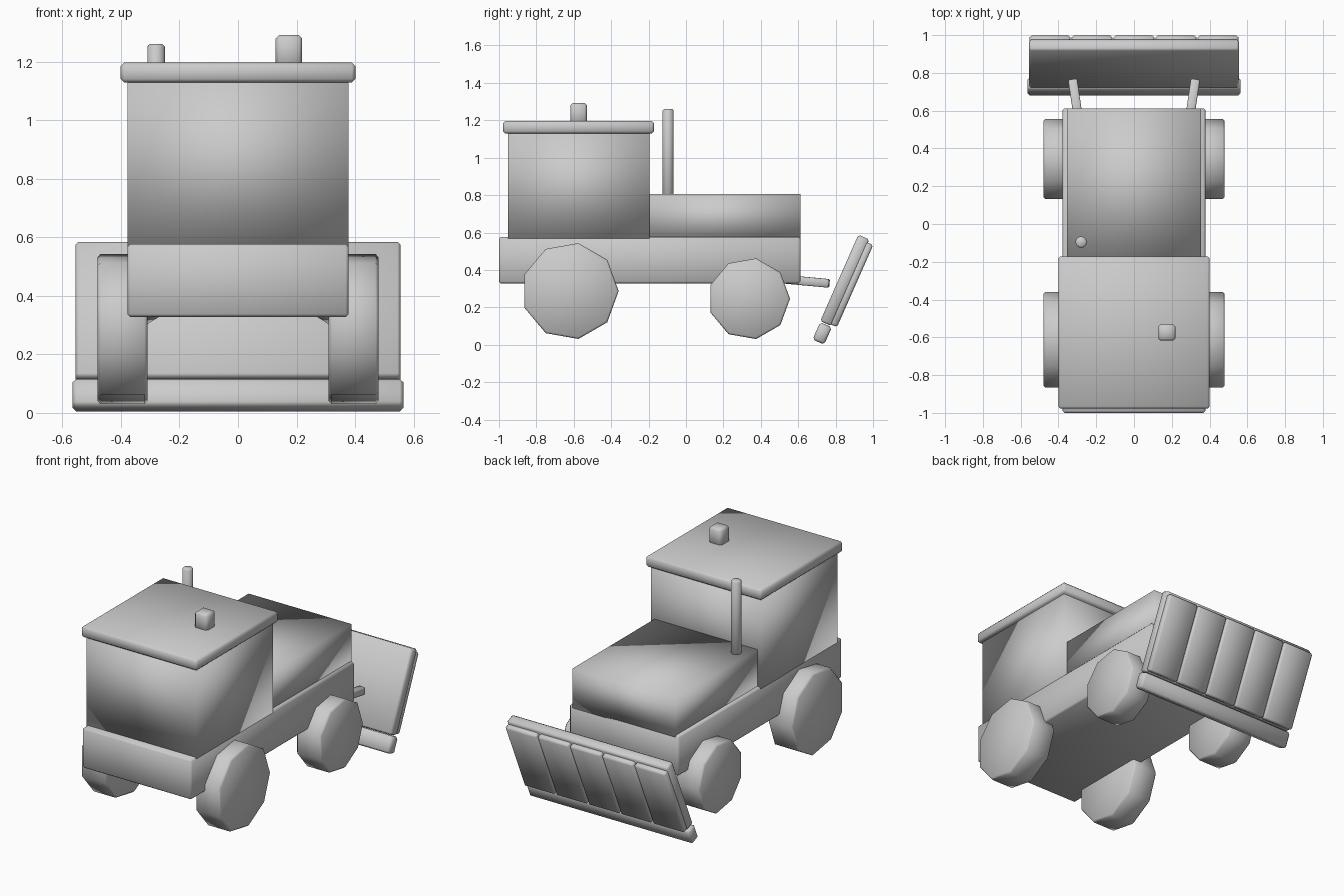
import bpy, bmesh, math
from mathutils import Matrix, Vector

if "Cube" in bpy.data.objects:
    bpy.data.objects.remove(bpy.data.objects["Cube"])


def finish(name, bm, bevel, frame):
    """Turn a bmesh into a fully smooth-shaded object with chamfered edges."""
    if bevel:
        sharp = [e for e in bm.edges if e.calc_face_angle(0) > math.radians(50)]
        bmesh.ops.bevel(bm, geom=sharp, offset=bevel, segments=1, profile=0.5,
                        affect='EDGES', clamp_overlap=True)
    bmesh.ops.recalc_face_normals(bm, faces=bm.faces)
    for f in bm.faces:
        f.smooth = True
    mesh = bpy.data.meshes.new(name)
    bm.to_mesh(mesh)
    bm.free()
    ob = bpy.data.objects.new(name, mesh)
    bpy.context.collection.objects.link(ob)
    ob.matrix_world = frame
    return ob


def box(name, x, y, z, bevel=0.008, frame=Matrix()):
    """Box from (min, max) ranges, optionally placed in a tilted frame."""
    bm = bmesh.new()
    bmesh.ops.create_cube(bm, size=1)
    lo, hi = Vector((x[0], y[0], z[0])), Vector((x[1], y[1], z[1]))
    bm.transform(Matrix.Translation((lo + hi) / 2) @ Matrix.Diagonal((*(hi - lo), 1)))
    return finish(name, bm, bevel, frame)


def cylinder(name, radius, depth, sides, frame, bevel):
    """Cylinder along local z with its first corner on local x."""
    bm = bmesh.new()
    bmesh.ops.create_cone(bm, cap_ends=True, segments=sides, radius1=radius,
                          radius2=radius, depth=depth,
                          matrix=Matrix.Rotation(-math.pi / 2, 4, 'Z'))
    first = max(bm.verts, key=lambda v: v.co.x).co
    bm.transform(Matrix.Rotation(-math.atan2(first.y, first.x), 4, 'Z'))
    return finish(name, bm, bevel, frame)


# Body
box("chassis", (-0.378, 0.378), (-1.0, 0.612), (0.328, 0.577), 0.01)
box("hood", (-0.355, 0.355), (-0.22, 0.612), (0.56, 0.806), 0)
box("cabin", (-0.378, 0.378), (-0.952, -0.196), (0.565, 1.14), 0)
box("roof", (-0.401, 0.401), (-0.978, -0.171), (1.129, 1.197), 0.012)
box("beacon", (0.129, 0.219), (-0.618, -0.53), (1.18, 1.292), 0.012)
cylinder("exhaust_pipe", 0.03, 0.47, 16,
         Matrix.Translation((-0.28, -0.096, 1.025)), 0.008)

# Wheels: nine-sided, one corner pointing to +y
axle = Matrix(((0, 0, 1), (1, 0, 0), (0, 1, 0))).to_4x4()
for label, y, z, r in (("rear", -0.62, 0.287, 0.26), ("front", 0.337, 0.246, 0.219)):
    for side, sx in (("left", -1), ("right", 1)):
        cylinder(f"{label}_wheel_{side}", r, 0.17, 9,
                 Matrix.Translation((sx * 0.395, y, z)) @ axle, 0.01)

# Push arms, splayed outwards and dipping slightly
for side, sx in (("left", -1), ("right", 1)):
    start, end = Vector((sx * 0.277, 0.44, 0.358)), Vector((sx * 0.325, 0.765, 0.328))
    d = end - start
    frame = Matrix.Translation(start) @ d.to_track_quat('Y', 'Z').to_matrix().to_4x4()
    box(f"push_arm_{side}", (-0.024, 0.024), (0, d.length), (-0.023, 0.023), 0.006, frame)

# Plough blade: tilted panel, cutting edge and five slats
tilt = Matrix.Translation((0, 0.849, 0.3445)) @ Matrix.Rotation(math.radians(-23.8), 4, 'X')
box("blade_panel", (-0.555, 0.555), (-0.032, 0.032), (-0.2525, 0.2525), 0.01, tilt)
box("blade_edge", (-0.565, 0.565), (-0.03, 0.038), (-0.359, -0.258), 0.012, tilt)
for i in range(5):
    cx = (i - 2) * 0.2225
    box(f"blade_slat_{i + 1}", (cx - 0.108, cx + 0.108), (0.02, 0.063),
        (-0.246, 0.234), 0.01, tilt)
